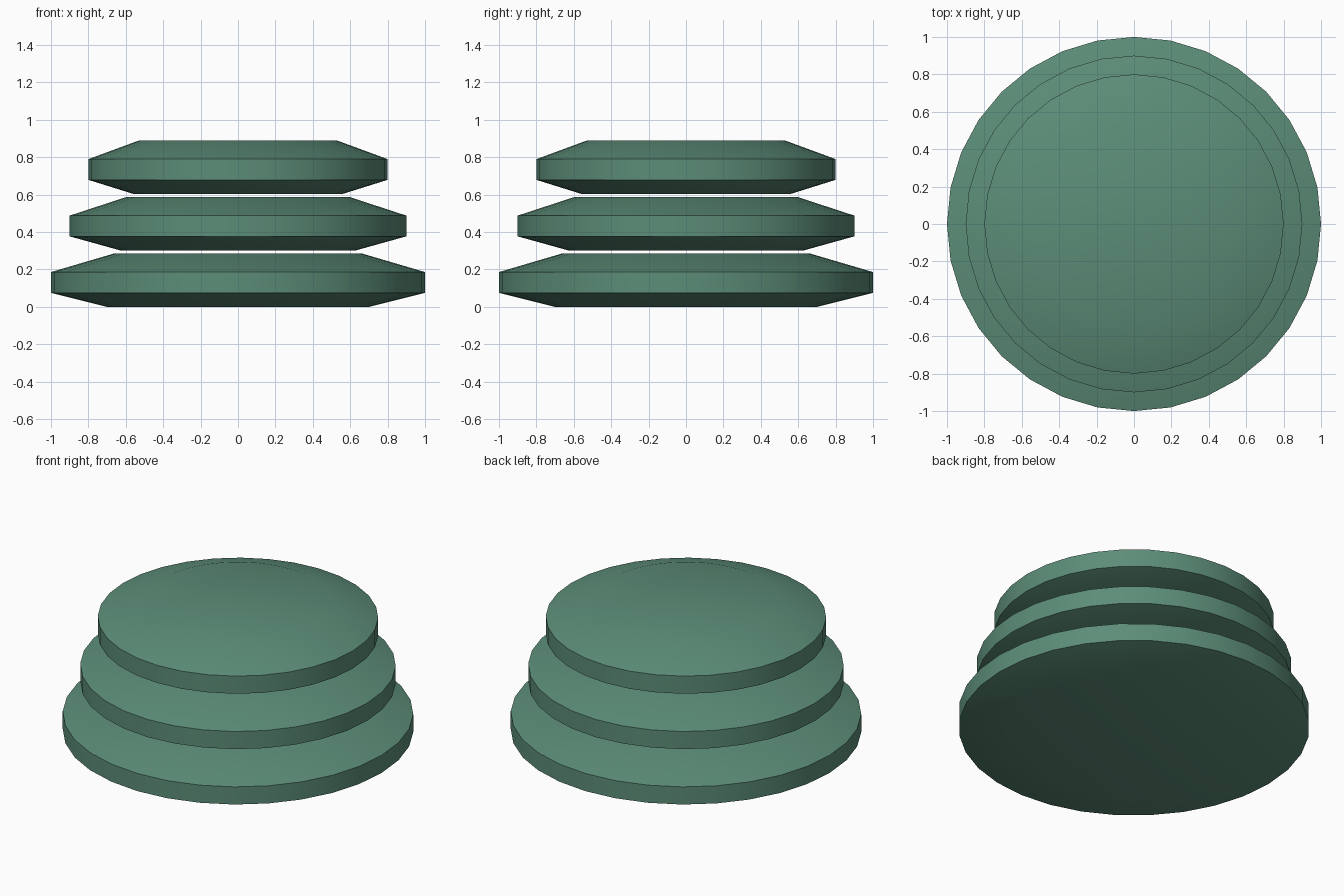
import bpy, bmesh, math

if "Cube" in bpy.data.objects:
    bpy.data.objects.remove(bpy.data.objects["Cube"])

SIDES = 32

green = bpy.data.materials.new("muted green")
green.diffuse_color = (0.107, 0.266, 0.188, 1)
green.use_nodes = True
green.node_tree.nodes["Principled BSDF"].inputs["Base Color"].default_value = green.diffuse_color


def lathe(name, profile):
    """Spin (radius, z) points about z and cap both ends."""
    bm = bmesh.new()
    rings = [[bm.verts.new((r * math.cos(2 * math.pi * i / SIDES),
                            r * math.sin(2 * math.pi * i / SIDES), z))
              for i in range(SIDES)] for r, z in profile]
    for low, high in zip(rings, rings[1:]):
        for i in range(SIDES):
            j = (i + 1) % SIDES
            bm.faces.new((low[i], low[j], high[j], high[i]))
    bm.faces.new(rings[0][::-1])
    bm.faces.new(rings[-1])
    mesh = bpy.data.meshes.new(name)
    bm.to_mesh(mesh)
    bm.free()
    mesh.materials.append(green)
    obj = bpy.data.objects.new(name, mesh)
    bpy.context.collection.objects.link(obj)
    bpy.ops.object.select_all(action='DESELECT')
    obj.select_set(True)
    bpy.context.view_layer.objects.active = obj
    bpy.ops.object.shade_smooth_by_angle(angle=math.radians(30))


# Three stacked bevelled discs, each a little smaller, with thin gaps between
for name, radius, z in (("lower_disc", 1.0, 0.0),
                        ("middle_disc", 0.9, 0.302),
                        ("upper_disc", 0.8, 0.604)):
    lathe(name, [(0.70 * radius, z), (radius, z + 0.075),
                 (radius, z + 0.186), (0.66 * radius, z + 0.286)])
